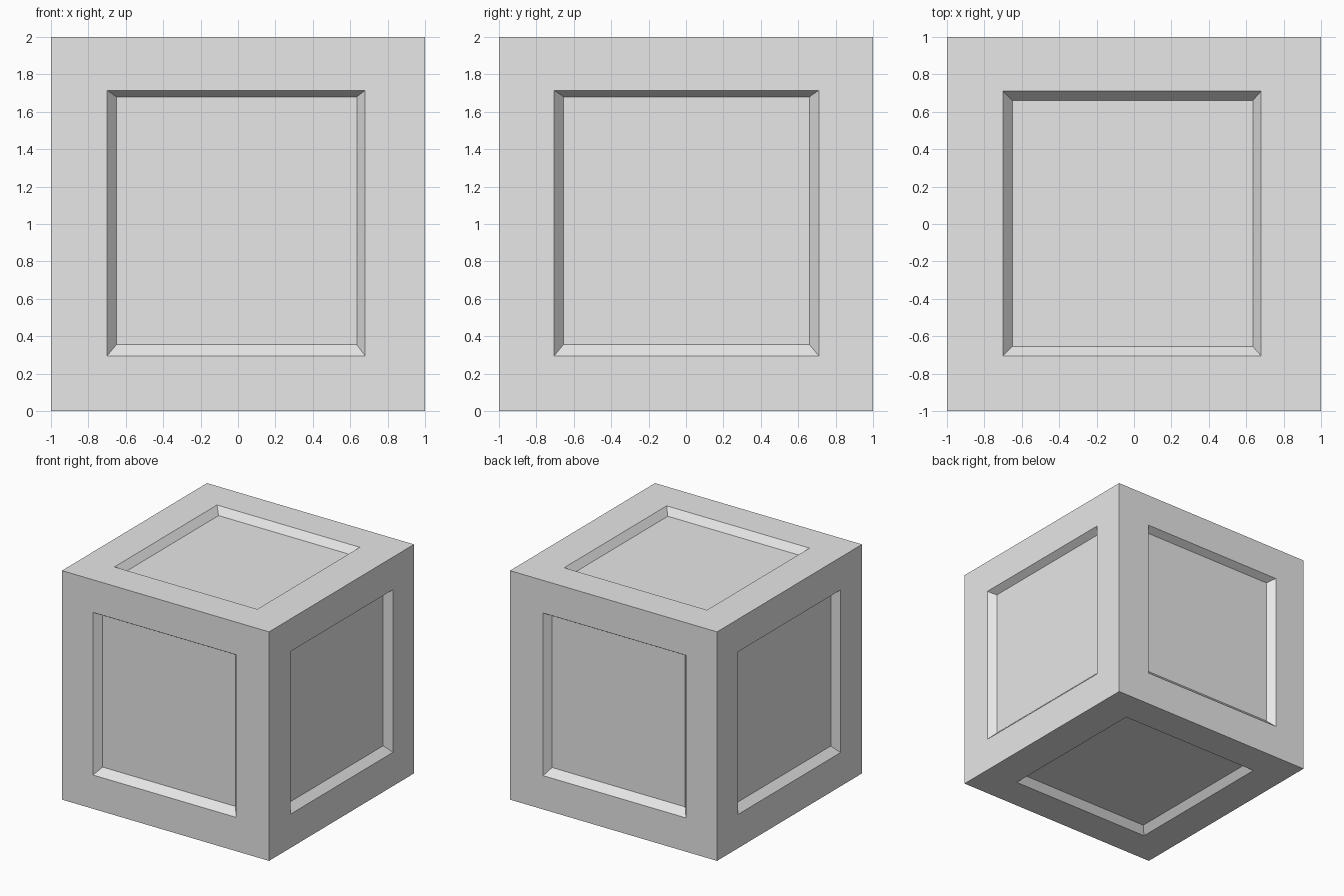
import bpy
import bmesh
from mathutils import Vector

# Remove the default object
default = bpy.data.objects.get("Cube")
if default:
    bpy.data.objects.remove(default, do_unlink=True)

# Low and high limits on x, y, z for the recess rim and the recess floor
RIM = ((-0.70, 0.68), (-0.705, 0.71), (-0.705, 0.715))
FLOOR = ((-0.65, 0.635), (-0.655, 0.66), (-0.645, 0.68))
DEPTH = 0.06


def make_material(name, colour):
    mat = bpy.data.materials.new(name)
    mat.use_nodes = True
    mat.diffuse_color = colour
    mat.node_tree.nodes["Principled BSDF"].inputs["Base Color"].default_value = colour
    return mat


def inset_to(bm, face, limits, normal, depth):
    """Inset a face and snap its corners to the limits, sunk by depth."""
    bmesh.ops.inset_individual(bm, faces=[face], thickness=0.1)
    axis = max(range(3), key=lambda i: abs(normal[i]))
    for v in face.verts:
        for i in range(3):
            if i == axis:
                v.co[i] = normal[i] * (1 - depth)
            else:
                v.co[i] = limits[i][v.co[i] > 0]


# Block with a bevelled square recess in each side
bm = bmesh.new()
bmesh.ops.create_cube(bm, size=2)
for face in list(bm.faces):
    normal = Vector([round(c) for c in face.normal])
    inset_to(bm, face, RIM, normal, 0)
    inset_to(bm, face, FLOOR, normal, DEPTH)
bmesh.ops.translate(bm, verts=bm.verts, vec=(0, 0, 1))
bmesh.ops.recalc_face_normals(bm, faces=bm.faces)

mesh = bpy.data.meshes.new("recessed_crate")
bm.to_mesh(mesh)
bm.free()
mesh.materials.append(make_material("light_grey", (0.8, 0.8, 0.8, 1)))
crate = bpy.data.objects.new("recessed_crate", mesh)
bpy.context.collection.objects.link(crate)
